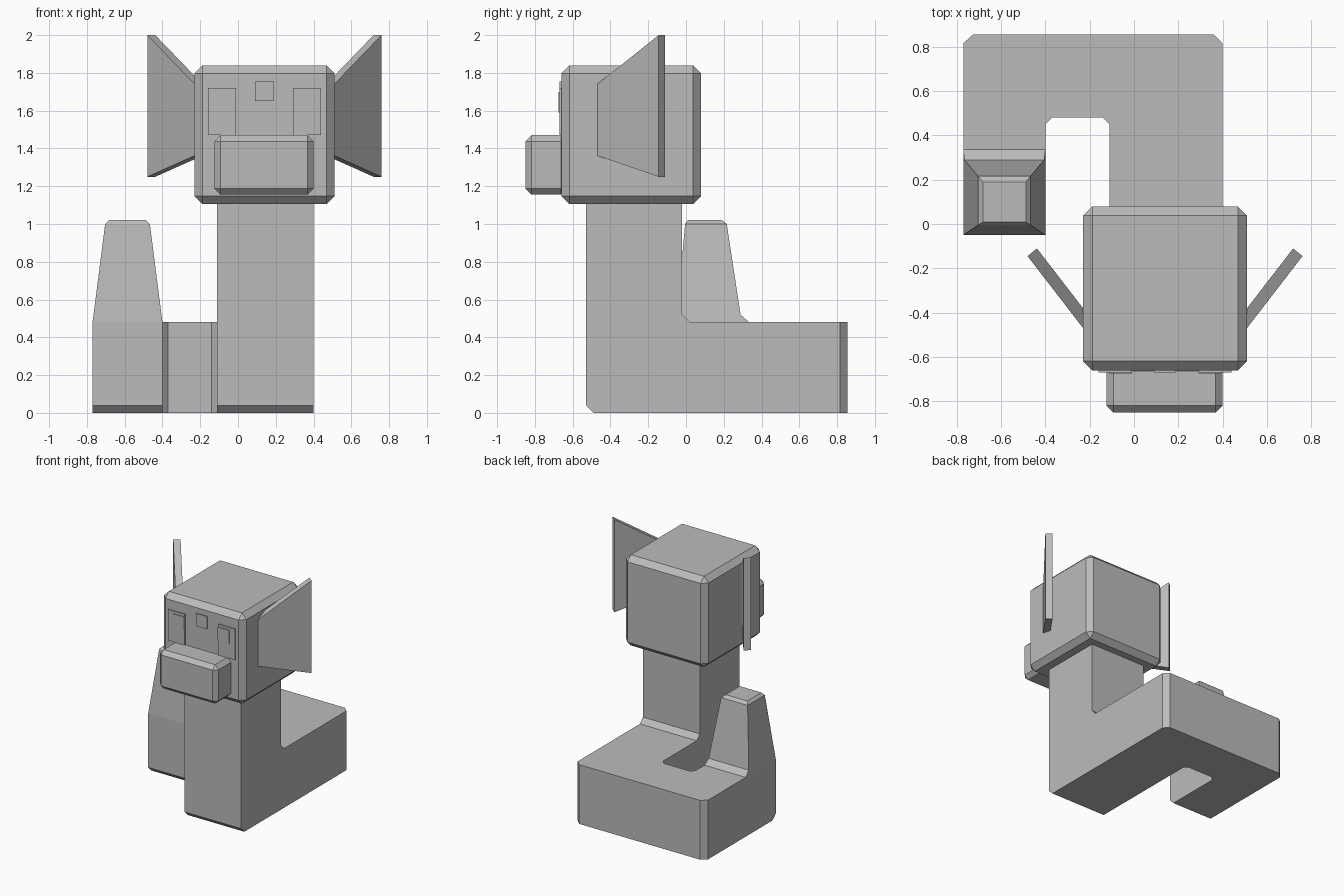
import bpy, bmesh
from mathutils import Vector

if "Cube" in bpy.data.objects:
    bpy.data.objects.remove(bpy.data.objects["Cube"])

GREY = (0.5, 0.5, 0.5, 1)
mat = bpy.data.materials.new("plain grey")
mat.use_nodes = True
mat.diffuse_color = GREY
mat.node_tree.nodes["Principled BSDF"].inputs["Base Color"].default_value = GREY
HEAD_X = 0.14


def finish(name, bm):
    bmesh.ops.recalc_face_normals(bm, faces=bm.faces)
    mesh = bpy.data.meshes.new(name)
    bm.to_mesh(mesh)
    bm.free()
    mesh.materials.append(mat)
    obj = bpy.data.objects.new(name, mesh)
    bpy.context.collection.objects.link(obj)
    return obj


def prism(bm, points, offset):
    face = bm.faces.new([bm.verts.new(p) for p in points])
    new = bmesh.ops.extrude_face_region(bm, geom=[face], use_keep_orig=True)["geom"]
    bmesh.ops.translate(bm, vec=offset, verts=[v for v in new if isinstance(v, bmesh.types.BMVert)])


def box(name, low, high, bevel=0):
    bm = bmesh.new()
    bmesh.ops.create_cube(bm, size=1)
    low, high = Vector(low), Vector(high)
    for v in bm.verts:
        v.co = (low + high) / 2 + v.co * (high - low)
    if bevel:
        bmesh.ops.bevel(bm, geom=bm.edges[:], offset=bevel, segments=1, affect='EDGES')
    return finish(name, bm)


def raise_face(bm, face, z, scale):
    face = bmesh.ops.extrude_discrete_faces(bm, faces=[face])["faces"][0]
    mid = face.calc_center_median()
    for v in face.verts:
        v.co = mid + (v.co - mid) * scale
        v.co.z = z
    return face


# Body: hooked plan, then neck and tail pulled up from its top
plan = [(-0.11, -0.53), (0.40, -0.53), (0.40, 0.815), (0.36, 0.855), (-0.725, 0.855),
        (-0.77, 0.815), (-0.77, -0.05), (-0.40, -0.05), (-0.40, 0.45), (-0.37, 0.48),
        (-0.14, 0.48), (-0.11, 0.45)]
bm = bmesh.new()
prism(bm, [(x, y, 0) for x, y in plan], (0, 0, 0.48))
for y in (-0.02, 0.295):
    bmesh.ops.bisect_plane(bm, geom=bm.verts[:] + bm.edges[:] + bm.faces[:],
                           plane_co=(0, y, 0), plane_no=(0, 1, 0))
bmesh.ops.recalc_face_normals(bm, faces=bm.faces)


def top_face(x, y):
    return min((f for f in bm.faces if f.normal.z > 0.9),
               key=lambda f: (f.calc_center_bounds() - Vector((x, y, 0.48))).length)


neck, tail = top_face(0.145, -0.275), None
raise_face(bm, neck, 1.12, 1)
# The tail root may be split by the neck cut, so merge its faces first
roots = [f for f in bm.faces if f.normal.z > 0.9 and f.calc_center_median().x < -0.4
         and f.calc_center_median().y < 0.29]
tail = bmesh.ops.dissolve_faces(bm, faces=roots)["region"][0]
tail = raise_face(bm, tail, 1.0, Vector((0.63, 0.66, 1)) and 0.64)
raise_face(bm, tail, 1.02, 0.82)
bmesh.ops.remove_doubles(bm, verts=bm.verts, dist=0.001)
bmesh.ops.dissolve_limit(bm, angle_limit=0.02, verts=bm.verts, edges=bm.edges)


def crease(e):
    a, b = (v.co for v in e.verts)
    if abs(a.y - b.y) > 0.001 or abs(a.z - b.z) > 0.001:
        return False
    front = a.z < 0.01 and a.y < 0
    inner = abs(a.z - 0.48) < 0.01 and (abs(a.y + 0.02) < 0.01 or abs(a.y - 0.295) < 0.01)
    return front or inner


bmesh.ops.bevel(bm, geom=[e for e in bm.edges if crease(e)], offset=0.04,
                segments=1, affect='EDGES')
finish("body_and_tail", bm)

# Head and snout
box("head", (-0.23, -0.66, 1.105), (0.51, 0.08, 1.84), 0.042)
box("snout", (-0.125, -0.85, 1.155), (0.40, -0.63, 1.47), 0.032)

# Face plates and ears, mirrored across the head's middle
box("forehead_mark", (0.09, -0.669, 1.652), (0.19, -0.65, 1.755))
for side, s in (("left", 1), ("right", -1)):
    def span(a, b):
        return sorted((HEAD_X + s * a, HEAD_X + s * b))
    x0, x1 = span(0.15, 0.30)
    box(side + "_eye", (x0, -0.669, 1.47), (x1, -0.65, 1.72))
    x0, x1 = span(0.15, 0.25)
    box(side + "_pupil", (x0, -0.675, 1.59), (x1, -0.65, 1.70))
    bm = bmesh.new()
    ear = [(0.34, -0.508, 1.375), (0.62, -0.145, 1.25),
           (0.62, -0.145, 2.0), (0.34, -0.508, 1.71)]
    prism(bm, [(HEAD_X + s * x, y, z) for x, y, z in ear], (-0.042 * s, 0.035, 0))
    finish(side + "_ear", bm)
